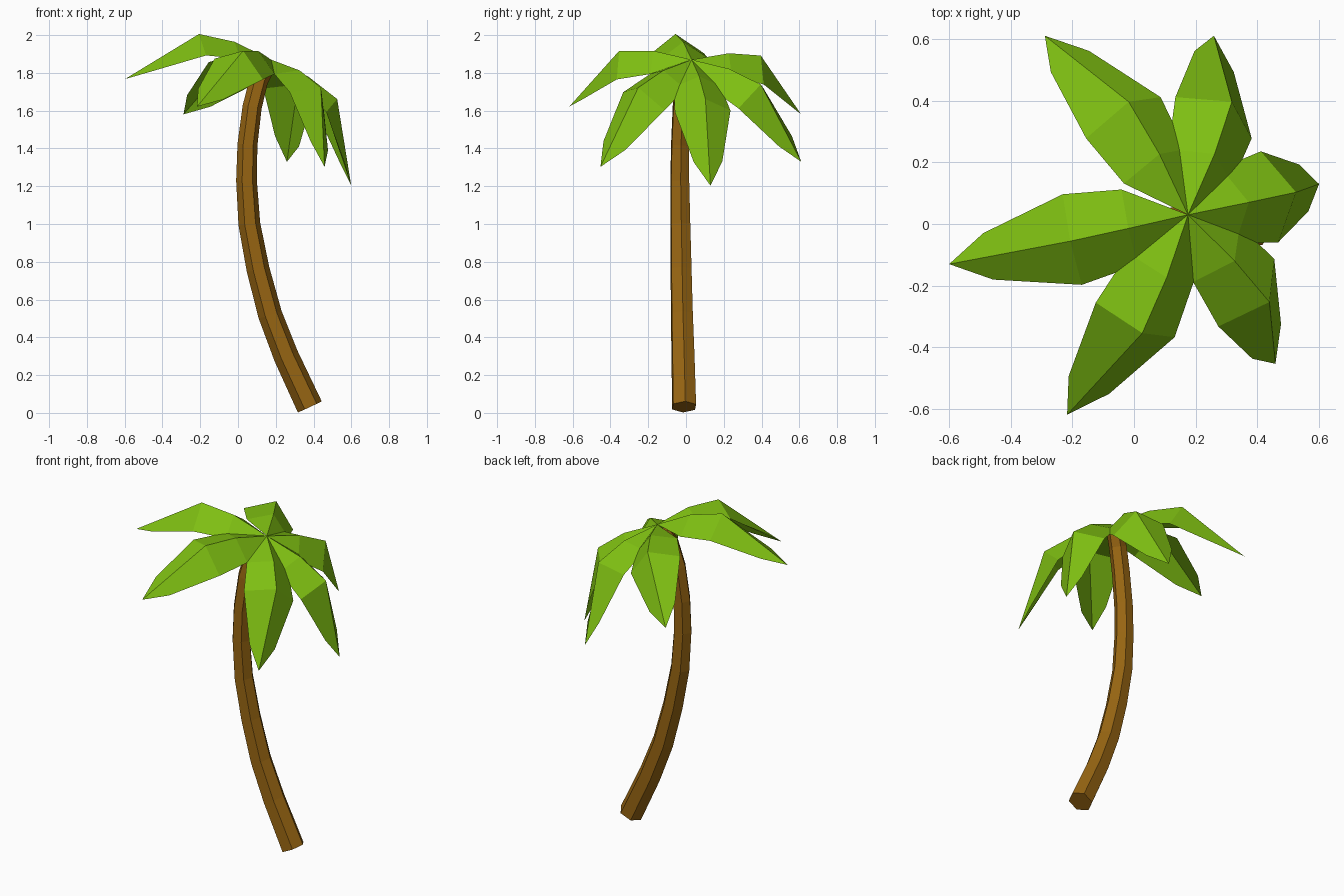
import bpy, bmesh, math
from mathutils import Vector, Matrix

cube = bpy.data.objects.get("Cube")
if cube:
    bpy.data.objects.remove(cube, do_unlink=True)


def material(name, rgb):
    mat = bpy.data.materials.new(name)
    mat.use_nodes = True
    mat.diffuse_color = (*rgb, 1)
    bsdf = next(n for n in mat.node_tree.nodes if n.type == 'BSDF_PRINCIPLED')
    bsdf.inputs["Base Color"].default_value = (*rgb, 1)
    bsdf.inputs["Roughness"].default_value = 0.9
    return mat


def add_object(name, bm, mat):
    mesh = bpy.data.meshes.new(name)
    bm.to_mesh(mesh)
    bm.free()
    mesh.materials.append(mat)
    obj = bpy.data.objects.new(name, mesh)
    bpy.context.collection.objects.link(obj)
    return obj


bark = material("bark_brown", (0.31, 0.13, 0.006))
leaf_green = material("leaf_green", (0.21, 0.52, 0.006))

# Crown: the point and tilted axis that the fronds spread around
crown = Vector((0.175, 0.03, 1.87))
axis = Vector((0.416, 0.055, 0.909)).normalized()
side = axis.cross(Vector((0.909, 0, -0.416))).normalized()
frame = Matrix((side.cross(axis), side, axis)).transposed().to_4x4()

# Trunk: tapered six-sided sweep along a curved path (x, y, z, radius)
path = [(0.38, -0.01, 0.032, 0.07), (0.255, -0.016, 0.30, 0.067),
        (0.17, -0.022, 0.52, 0.064), (0.106, -0.026, 0.76, 0.061),
        (0.06, -0.03, 1.0, 0.058), (0.045, -0.033, 1.23, 0.055),
        (0.05, -0.031, 1.42, 0.053), (0.075, -0.024, 1.62, 0.051),
        (0.11, -0.008, 1.76, 0.05), (0.148, 0.015, 1.83, 0.048)]
points = [Vector(p[:3]) for p in path]
bm = bmesh.new()
rings = []
for i, p in enumerate(points):
    tangent = points[min(i + 1, len(points) - 1)] - points[max(i - 1, 0)]
    across = Vector((0, 1, 0)).cross(tangent).normalized()
    depth = tangent.cross(across).normalized()
    ring = []
    for k in range(6):
        a = math.radians(60 * k + 5)
        ring.append(bm.verts.new(
            p + path[i][3] * (math.cos(a) * across + math.sin(a) * depth)))
    rings.append(ring)
for low, high in zip(rings, rings[1:]):
    for k in range(6):
        n = (k + 1) % 6
        bm.faces.new((low[k], low[n], high[n], high[k]))
bm.faces.new(rings[0][::-1])
bm.faces.new(rings[-1])
add_object("trunk", bm, bark)

# Frond: folded leaf along +x, with a central ridge and drooping edges
ridge = [(0, 0, 0), (0.22, 0, 0.003), (0.412, 0, -0.04), (0.675, 0, -0.424)]
edge = [(0.18, 0.125, -0.073), (0.36, 0.15, -0.135), (0.576, 0.077, -0.33)]


def frond(name, angle):
    bm = bmesh.new()
    root, mid, bend, tip = [bm.verts.new(p) for p in ridge]
    for s in (1, -1):
        e1, e2, e3 = [bm.verts.new((x, s * y, z)) for x, y, z in edge]
        for face in ((root, mid, e1), (mid, bend, e2, e1), (bend, tip, e3, e2)):
            bm.faces.new(face if s > 0 else face[::-1])
    turn = Matrix.Rotation(math.radians(angle), 4, 'Z')
    bm.transform(Matrix.Translation(crown) @ frame @ turn)
    add_object(name, bm, leaf_green)


for number, angle in enumerate((10.5, 63.5, 116.5, 191.7, 248, 317), 1):
    frond("frond_%d" % number, angle)
